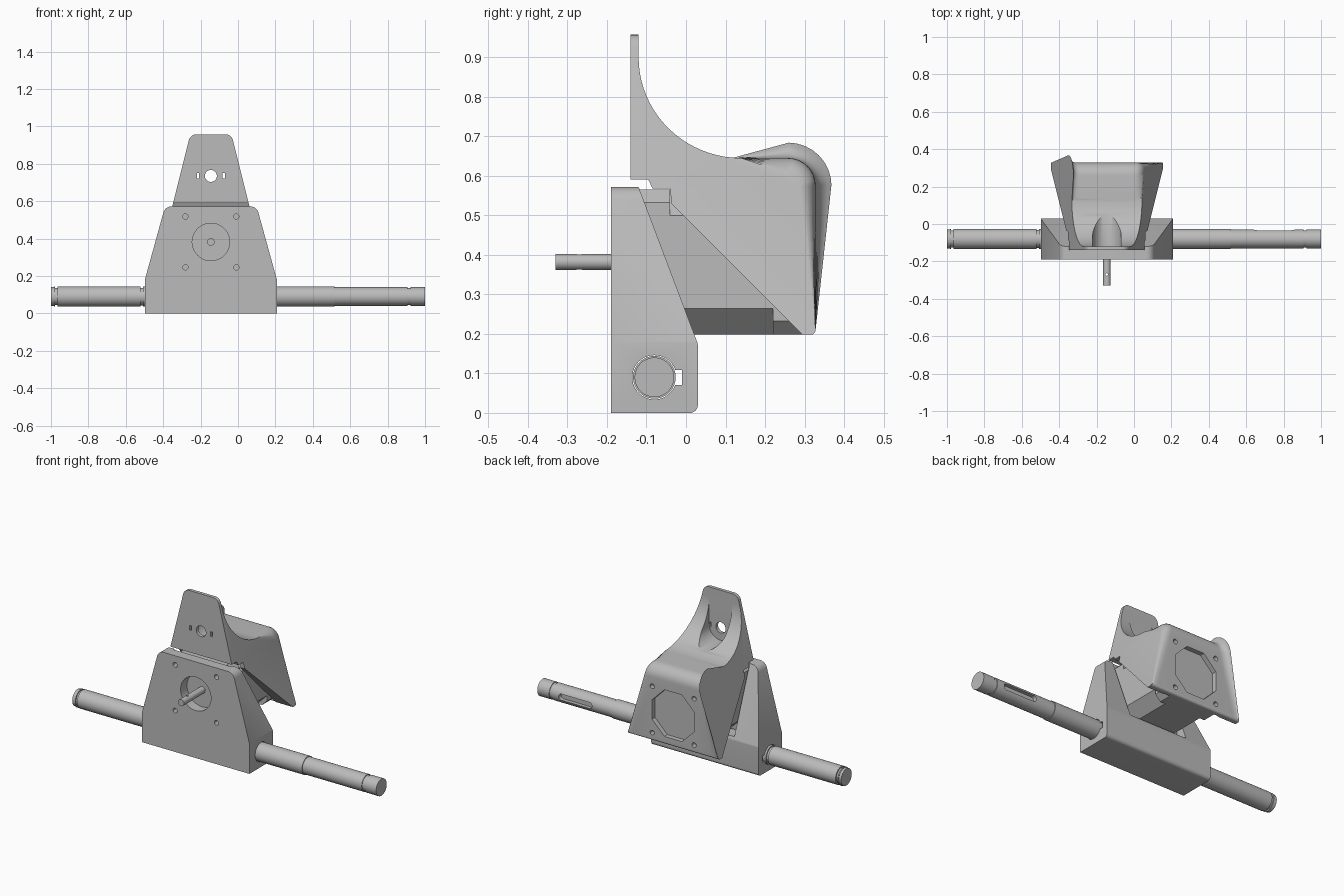
import bpy, bmesh, math
from mathutils import Vector

cube = bpy.data.objects.get("Cube")
if cube:
    bpy.data.objects.remove(cube, do_unlink=True)

CX = -0.145      # middle of the bracket, motor and cover
MZ = 0.382       # motor axis height
ROD = (-0.08, 0.09)

grey = bpy.data.materials.new("plain grey")
grey.use_nodes = True
grey.diffuse_color = (0.5, 0.5, 0.5, 1)
grey.node_tree.nodes["Principled BSDF"].inputs["Base Color"].default_value = (0.5, 0.5, 0.5, 1)


def make(name, bm):
    bmesh.ops.recalc_face_normals(bm, faces=bm.faces)
    me = bpy.data.meshes.new(name)
    bm.to_mesh(me)
    bm.free()
    me.materials.append(grey)
    ob = bpy.data.objects.new(name, me)
    bpy.context.collection.objects.link(ob)
    return ob


def prism_bm(pts, axis, a, b):
    """Extrude a 2D outline along an axis from a to b."""
    place = {"X": lambda p, t: (t, p[0], p[1]),
             "Y": lambda p, t: (p[0], t, p[1]),
             "Z": lambda p, t: (p[0], p[1], t)}[axis]
    bm = bmesh.new()
    lo = [bm.verts.new(place(p, a)) for p in pts]
    hi = [bm.verts.new(place(p, b)) for p in pts]
    bm.faces.new(lo)
    bm.faces.new(hi)
    n = len(pts)
    for i in range(n):
        j = (i + 1) % n
        bm.faces.new((lo[i], lo[j], hi[j], hi[i]))
    return bm


def prism(name, pts, axis, a, b):
    return make(name, prism_bm(pts, axis, a, b))


def rect(x0, x1, y0, y1, r=0):
    return fillet([(x0, y0, r), (x1, y0, r), (x1, y1, r), (x0, y1, r)])


def circle(x, y, r, n=32, turn=0.0):
    return [(x + r * math.cos(turn + math.tau * i / n),
             y + r * math.sin(turn + math.tau * i / n)) for i in range(n)]


def fillet(pts, seg=8):
    """Round each corner given as (u, v, radius)."""
    out = []
    for i, (x, y, r) in enumerate(pts):
        p = Vector((x, y))
        if r == 0:
            out.append((x, y))
            continue
        d0 = (Vector(pts[i - 1][:2]) - p).normalized()
        d1 = (Vector(pts[(i + 1) % len(pts)][:2]) - p).normalized()
        half = d0.angle(d1) / 2
        centre = p + (d0 + d1).normalized() * r / math.sin(half)
        s = p + d0 * r / math.tan(half) - centre
        e = p + d1 * r / math.tan(half) - centre
        sweep = math.pi - 2 * half
        for k in range(seg + 1):
            t = k / seg
            v = (s * math.sin((1 - t) * sweep) + e * math.sin(t * sweep)) / math.sin(sweep)
            out.append(tuple(centre + v))
    return out


def boolean(ob, cutter, op="DIFFERENCE"):
    mod = ob.modifiers.new("cut", "BOOLEAN")
    mod.operation, mod.object, mod.solver = op, cutter, "EXACT"
    bpy.context.view_layer.objects.active = ob
    bpy.ops.object.modifier_apply(modifier=mod.name)
    bpy.data.objects.remove(cutter, do_unlink=True)


def cut(ob, pts, axis, a, b):
    boolean(ob, prism("cutter", pts, axis, a, b))


def smooth(ob):
    bpy.ops.object.select_all(action="DESELECT")
    ob.select_set(True)
    bpy.context.view_layer.objects.active = ob
    bpy.ops.object.shade_smooth_by_angle(angle=math.radians(30))


def corner_holes(ob, spread, r, a, b):
    for sx in (-1, 1):
        for sz in (-1, 1):
            cut(ob, circle(CX + sx * spread, MZ + sz * spread, r, 20), "Y", a, b)


# Bracket: side profile crossed with the tapered front outline
bracket = prism("bracket", fillet([(-0.19, 0, 0), (0.03, 0, 0.02), (0.03, 0.175, 0.03),
                                   (-0.12, 0.572, 0), (-0.19, 0.572, 0)]), "X", -0.6, 0.4)
outline = fillet([(CX - 0.353, -0.1, 0), (CX + 0.353, -0.1, 0), (CX + 0.353, 0.18, 0),
                  (CX + 0.245, 0.572, 0.045), (CX - 0.245, 0.572, 0.045), (CX - 0.353, 0.18, 0)])
boolean(bracket, prism("cutter", outline, "Y", -0.5, 0.5), "INTERSECT")
cut(bracket, rect(CX - 0.19, CX + 0.19, 0.192, 0.9), "Y", -0.13, 0.5)
cut(bracket, circle(CX, MZ, 0.1, 48), "Y", -0.4, 0)
corner_holes(bracket, 0.136, 0.014, -0.4, -0.1)
cut(bracket, circle(*ROD, 0.056, 48), "X", -0.8, 0.5)
cut(bracket, rect(-0.04, -0.01, 0.07, 0.108), "X", -0.8, 0.5)
smooth(bracket)


# Motor: chamfered body between two end caps, with a drilled shaft
def motor_part(name, c, a, b):
    h = 0.183
    pts = [(h, h - c), (h - c, h), (c - h, h), (-h, h - c),
           (-h, c - h), (c - h, -h), (h - c, -h), (h, c - h)]
    prism(name, [(CX + x, MZ + z) for x, z in pts], "Y", a, b)


motor_part("motor_front_cap", 0.033, -0.129, -0.04)
motor_part("motor_body", 0.065, -0.04, 0.22)
motor_part("motor_rear_cap", 0.033, 0.22, 0.299)
shaft = prism("motor_shaft", circle(CX, MZ, 0.02), "Y", -0.33, -0.125)
cut(shaft, circle(CX, -0.27, 0.007, 16), "Z", 0, 1)
smooth(shaft)

# Cover: side profile with a sweeping back, sides leaning inwards with height
sweep = [(0.14 - 0.26 * math.cos(a), 0.9 - 0.255 * math.sin(a), 0)
         for a in (math.pi / 2 * i / 20 for i in range(21))]
profile = fillet([(-0.14, 0.957, 0), (-0.12, 0.957, 0)] + sweep +
                 [(0.328, 0.645, 0.07), (0.328, 0.198, 0.012), (0.295, 0.198, 0),
                  (-0.037, 0.53, 0), (-0.04, 0.568, 0), (-0.085, 0.568, 0),
                  (-0.095, 0.59, 0), (-0.14, 0.59, 0)])
bm = prism_bm(profile, "X", -1, 1)
for v in bm.verts:
    v.co.x = CX + math.copysign(0.11 + (0.957 - v.co.z) * 0.25, v.co.x)


def bevel(test, width):
    edges = [e for e in bm.edges
             if (e.verts[0].co.x > CX) == (e.verts[1].co.x > CX) and test(*[v.co for v in e.verts])]
    bmesh.ops.bevel(bm, geom=edges, offset=width, segments=6, profile=0.5, affect="EDGES")


bevel(lambda p, q: min(p.z, q.z) > 0.95, 0.03)
bevel(lambda p, q: min(p.y, q.y) > 0.139 and (p.z + q.z) / 2 > 0.22, 0.04)
cover = make("cover", bm)
cut(cover, rect(CX - 0.187, CX + 0.187, 0.1, 0.567), "Y", -0.3, 0.3)
cut(cover, circle(CX, MZ, 0.15, 8, math.pi / 8), "Y", 0.2, 0.5)
corner_holes(cover, 0.138, 0.014, 0.2, 0.5)
# Pocket, cable hole and slots behind the upright plate
keyhole = circle(CX, 0.735, 0.076, 48)[24:] + [(CX + 0.076, 0.735), (CX + 0.076, 0.9), (CX - 0.076, 0.9)]
cut(cover, keyhole, "Y", -0.12, 0.4)
cut(cover, circle(CX, 0.735, 0.032), "Y", -0.3, 0)
for s in (-1, 1):
    x = CX + s * 0.069
    cut(cover, rect(x - 0.006, x + 0.006, 0.722, 0.75), "Y", -0.3, -0.1)
smooth(cover)

# Axle: turned rod with retaining grooves and a keyway
steps = [(-1, -0.985, 0.05), (-0.985, -0.978, 0.053), (-0.978, -0.966, 0.046),
         (-0.966, -0.522, 0.054), (-0.522, -0.508, 0.047), (-0.508, 0.515, 0.054),
         (0.515, 0.905, 0.05), (0.905, 0.922, 0.046), (0.922, 1, 0.05)]
bm = bmesh.new()
rings = [[bm.verts.new((x, y, z)) for y, z in circle(*ROD, r, 48)]
         for a, b, r in steps for x in (a, b)]
for r0, r1 in zip(rings, rings[1:]):
    for i in range(48):
        bm.faces.new((r0[i], r0[i - 1], r1[i - 1], r1[i]))
bm.faces.new(rings[0])
bm.faces.new(rings[-1])
bmesh.ops.remove_doubles(bm, verts=bm.verts, dist=0.00001)
axle = make("axle", bm)
cut(axle, rect(0.64, 0.86, ROD[1] - 0.018, ROD[1] + 0.018, 0.0179), "Y", -0.055, 0.1)
smooth(axle)
